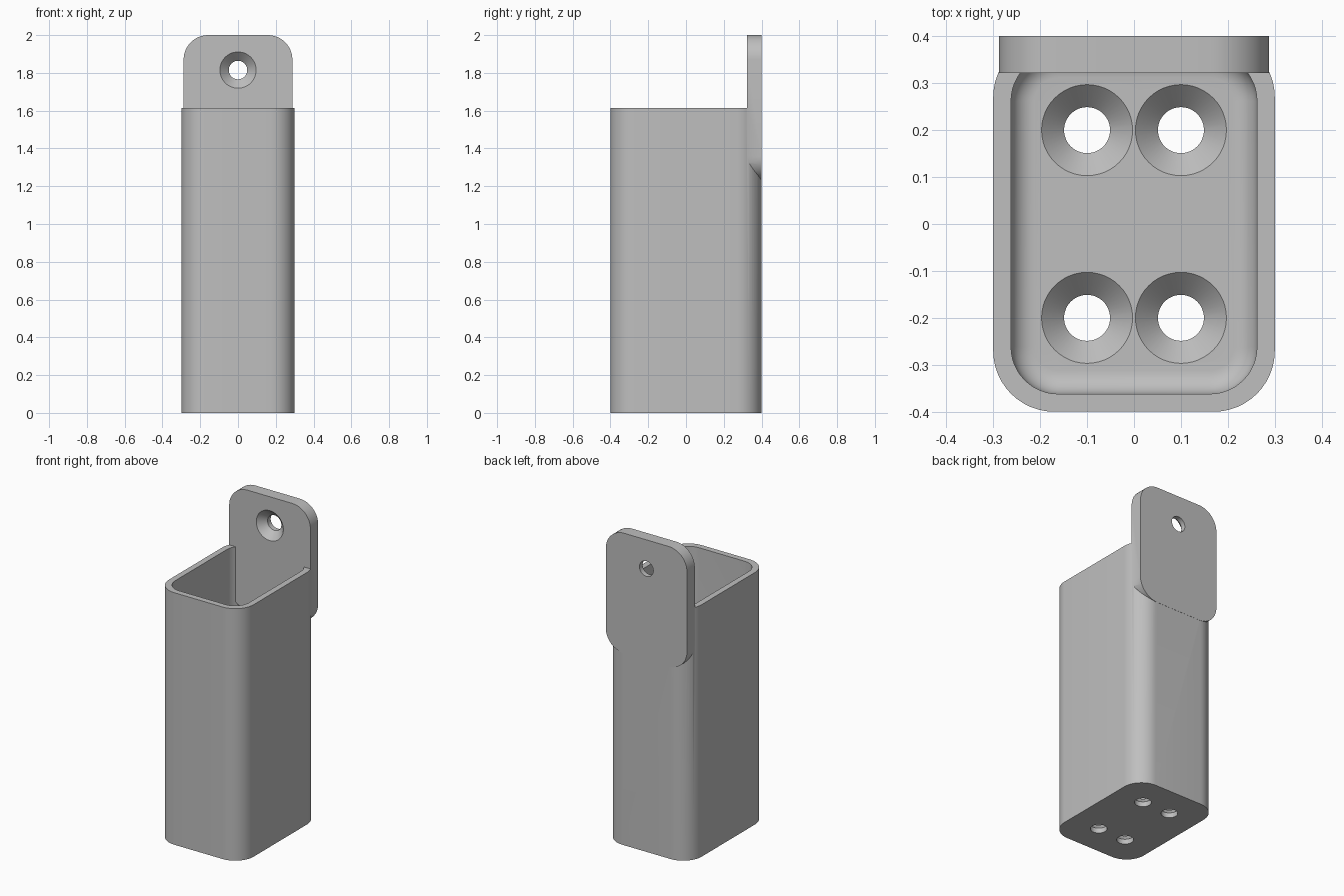
import bpy, bmesh, math
from mathutils import Matrix

cube = bpy.data.objects.get("Cube")
if cube:
    bpy.data.objects.remove(cube, do_unlink=True)

grey = bpy.data.materials.new("plain grey")
grey.use_nodes = True
colour = (0.52, 0.52, 0.52, 1)
grey.diffuse_color = colour
grey.node_tree.nodes["Principled BSDF"].inputs["Base Color"].default_value = colour


def rounded_rect(hx, hy, r, steps=12):
    """Outline of a rounded rectangle, counter-clockwise."""
    points = []
    for corner, (sx, sy) in enumerate([(1, 1), (-1, 1), (-1, -1), (1, -1)]):
        for i in range(steps + 1):
            a = (corner + i / steps) * math.pi / 2
            points.append((sx * (hx - r) + r * math.cos(a), sy * (hy - r) + r * math.sin(a)))
    return points


def loft(name, rings, matrix=Matrix()):
    """Closed solid through (half x, half y, corner radius, height) rings."""
    bm = bmesh.new()
    loops = [[bm.verts.new((x, y, z)) for x, y in rounded_rect(hx, hy, r)]
             for hx, hy, r, z in rings]
    count = len(loops[0])
    for low, high in zip(loops, loops[1:]):
        for i in range(count):
            j = (i + 1) % count
            bm.faces.new((low[i], low[j], high[j], high[i]))
    bm.faces.new(loops[0][::-1])
    bm.faces.new(loops[-1])
    bmesh.ops.remove_doubles(bm, verts=bm.verts, dist=1e-5)
    bmesh.ops.recalc_face_normals(bm, faces=bm.faces)
    bm.transform(matrix)
    mesh = bpy.data.meshes.new(name)
    bm.to_mesh(mesh)
    bm.free()
    mesh.materials.append(grey)
    obj = bpy.data.objects.new(name, mesh)
    bpy.context.collection.objects.link(obj)
    return obj


def combine(target, other, operation):
    """Apply a boolean and discard the second solid."""
    other.hide_render = True
    bpy.context.view_layer.objects.active = target
    mod = target.modifiers.new(operation, 'BOOLEAN')
    mod.operation, mod.solver, mod.object = operation, 'EXACT', other
    bpy.ops.object.modifier_apply(modifier=mod.name)
    bpy.data.objects.remove(other, do_unlink=True)


def screw_hole(matrix):
    """Countersunk cutter; local z runs from the far face to the sunk face."""
    profile = [(0.049, -0.03), (0.049, 0.032), (0.097, 0.08), (0.097, 0.12)]
    return loft("hole_cutter", [(r, r, r, z) for r, z in profile], matrix)


# Hollow body with a rounded inner floor edge
height, floor, fillet = 1.615, 0.08, 0.05
body = loft("holder", [(0.3, 0.4, 0.13, 0), (0.3, 0.4, 0.13, height)])
rings = []
for i in range(9):
    a = i / 8 * math.pi / 2
    inset = fillet * (1 - math.sin(a))
    rings.append((0.262 - inset, 0.362 - inset, 0.1 - inset, floor + fillet * (1 - math.cos(a))))
rings.append((0.262, 0.362, 0.1, height + 0.1))
combine(body, loft("cavity_cutter", rings), 'DIFFERENCE')

# Rounded mounting plate at the back
upright = Matrix.Rotation(math.pi / 2, 4, 'X')
plate = loft("mounting_plate", [(0.288, 0.385, 0.13, 0), (0.288, 0.385, 0.13, 0.079)],
             Matrix.Translation((0, 0.401, height)) @ upright)
combine(body, plate, 'UNION')

# Countersunk holes in the floor and the plate
for x in (-0.1, 0.1):
    for y in (-0.2, 0.2):
        combine(body, screw_hole(Matrix.Translation((x, y, 0))), 'DIFFERENCE')
combine(body, screw_hole(Matrix.Translation((0, 0.401, 1.815)) @ upright), 'DIFFERENCE')

# Smooth curves, sharp edges
bpy.ops.object.select_all(action='DESELECT')
body.select_set(True)
bpy.context.view_layer.objects.active = body
bpy.ops.object.shade_smooth_by_angle(angle=math.radians(30))
